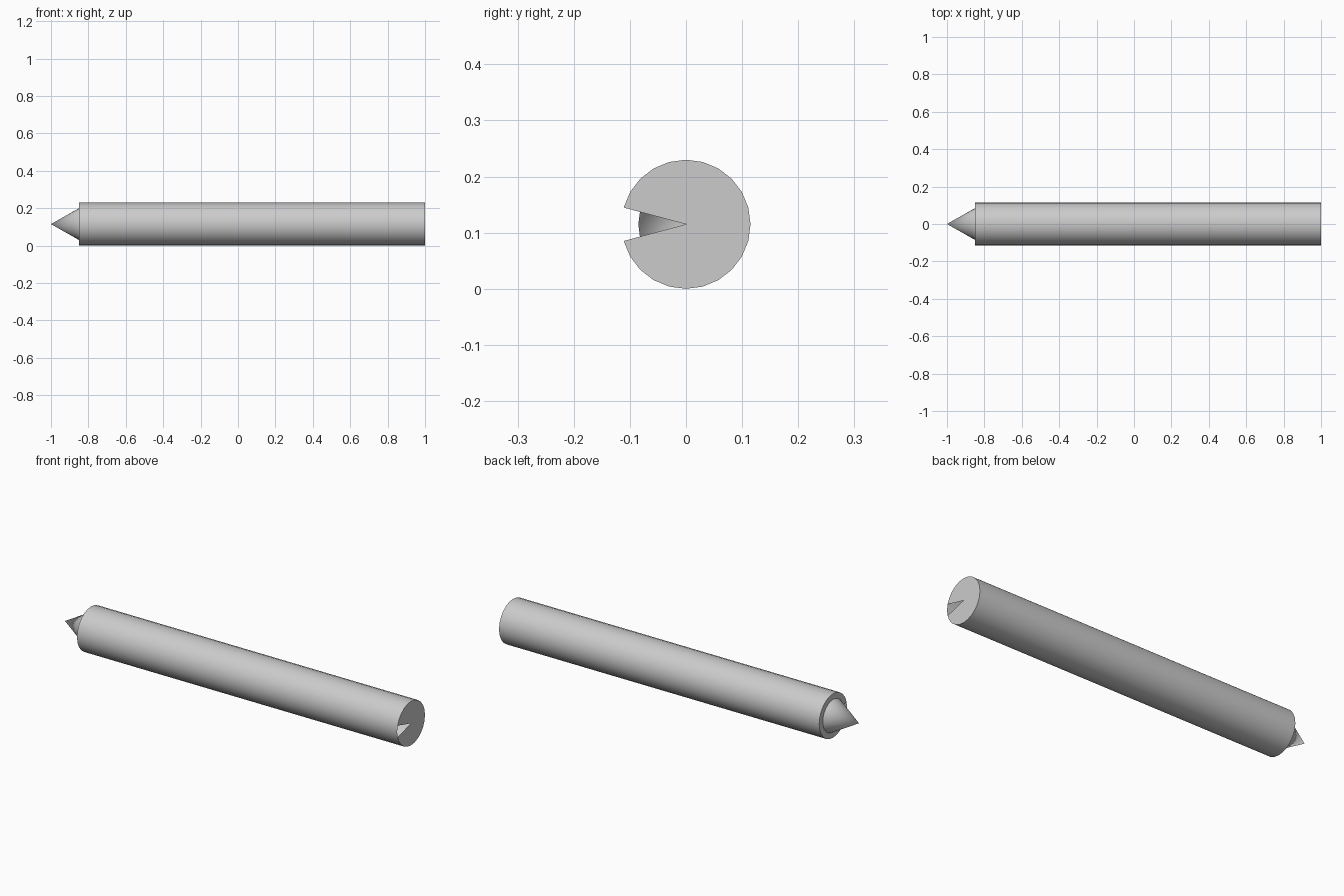
import bpy
import bmesh
from math import cos, sin, pi, radians

cube = bpy.data.objects.get("Cube")
if cube:
    bpy.data.objects.remove(cube, do_unlink=True)

SIDES = 24
RADIUS = 0.115
TIP_RADIUS = 0.085
SHOULDER = -0.85

grey = bpy.data.materials.new("plain grey")
grey.use_nodes = True
colour = (0.6, 0.6, 0.6, 1)
grey.diffuse_color = colour
grey.node_tree.nodes["Principled BSDF"].inputs["Base Color"].default_value = colour


def ring(bm, x, radius):
    """Circle of vertices around the long axis, starting at the front (-y)."""
    return [bm.verts.new((x, -radius * cos(2 * pi * i / SIDES),
                          RADIUS + radius * sin(2 * pi * i / SIDES)))
            for i in range(SIDES)]


def turned_part(name, profile, gap=0):
    """Revolve (x, radius) points, leaving out gap segments each side of the front."""
    bm = bmesh.new()
    rings = [ring(bm, x, r) for x, r in profile]
    for a, b in zip(rings, rings[1:]):
        for i in range(gap, SIDES - gap):
            j = (i + 1) % SIDES
            bm.faces.new((a[i], b[i], b[j], a[j]))
    bmesh.ops.remove_doubles(bm, verts=bm.verts, dist=0.00001)
    loose = [v for v in bm.verts if not v.link_faces]
    bmesh.ops.delete(bm, geom=loose, context='VERTS')
    mesh = bpy.data.meshes.new(name)
    bm.to_mesh(mesh)
    bm.free()
    mesh.materials.append(grey)
    obj = bpy.data.objects.new(name, mesh)
    bpy.context.collection.objects.link(obj)
    bpy.ops.object.select_all(action='DESELECT')
    bpy.context.view_layer.objects.active = obj
    obj.select_set(True)
    bpy.ops.object.shade_smooth_by_angle(angle=radians(40))
    return obj


# Long barrel, its two notched ends, and the pointed tip
turned_part("barrel", [(SHOULDER, RADIUS), (1, RADIUS)])
turned_part("end_cap", [(1, RADIUS), (1, 0)], gap=1)
turned_part("shoulder", [(SHOULDER, RADIUS), (SHOULDER, TIP_RADIUS)], gap=1)
turned_part("tip", [(-1, 0), (SHOULDER, TIP_RADIUS)])
